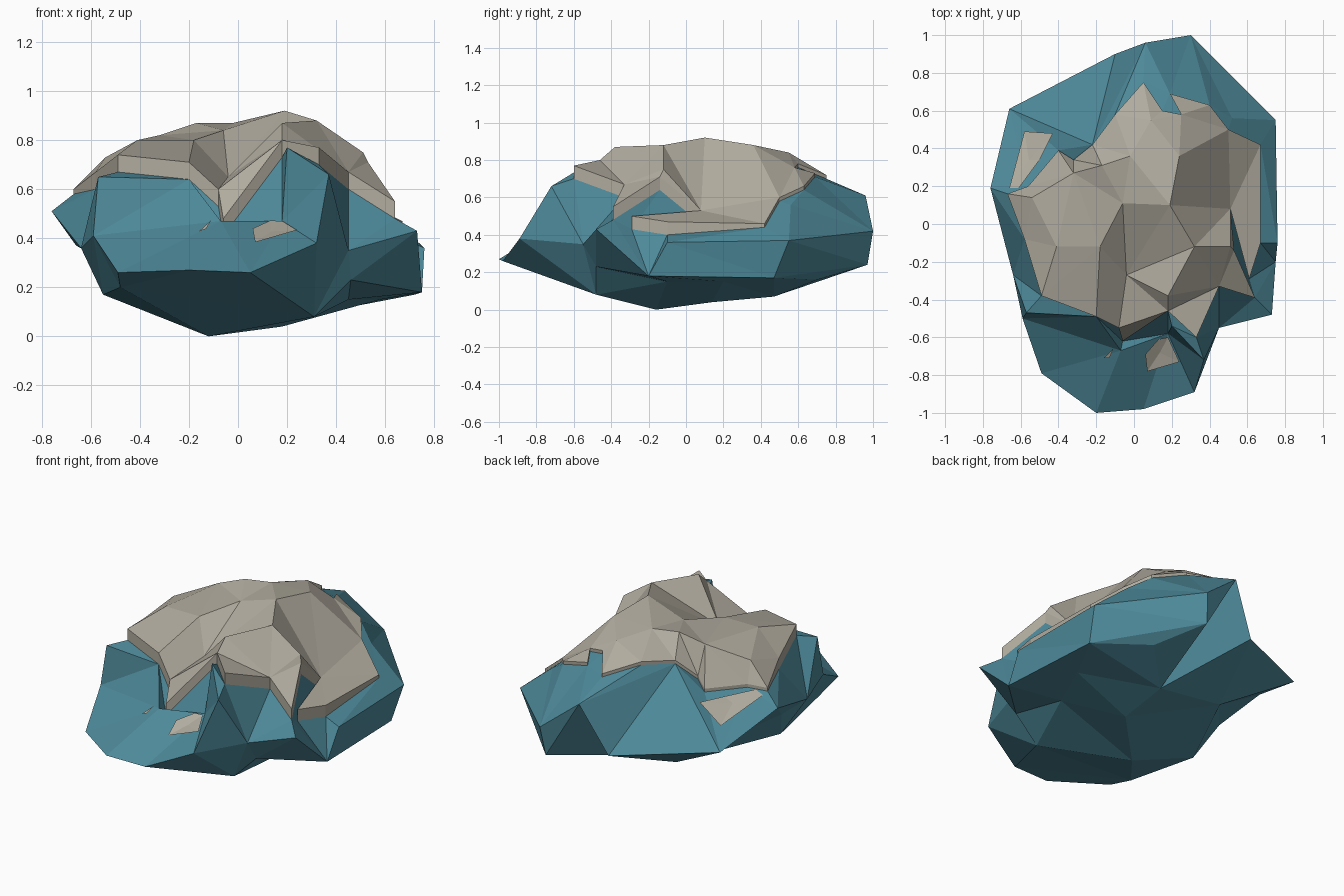
import bpy
import bmesh
from mathutils import Vector
from mathutils.bvhtree import BVHTree
from mathutils.geometry import delaunay_2d_cdt

default_cube = bpy.data.objects.get("Cube")
if default_cube:
    bpy.data.objects.remove(default_cube, do_unlink=True)


def make_material(name, colour):
    material = bpy.data.materials.new(name)
    material.use_nodes = True
    material.diffuse_color = colour
    material.node_tree.nodes["Principled BSDF"].inputs["Base Color"].default_value = colour
    return material


def make_object(name, bm, material):
    mesh = bpy.data.meshes.new(name)
    bm.to_mesh(mesh)
    mesh.materials.append(material)
    result = bpy.data.objects.new(name, mesh)
    bpy.context.collection.objects.link(result)
    return result


def to_units(points):
    """Turn points given in hundredths into vectors."""
    return [Vector(point) / 100 for point in points]


def cover_depth(point):
    """The cover is thick at the front and thins out towards the back."""
    return 0.02 if point.y > 0.15 else 0.07


def add_sheet(bm, outline, inner, creases=()):
    """Fill an outline with facets that pass through inner points and creases."""
    points = outline + inner
    edges = [(points.index(a), points.index(b)) for a, b in creases]
    flat, _, faces, origins, _, _ = delaunay_2d_cdt(
        [p.xy for p in points], edges, [list(range(len(outline)))], 1, 0.0001)
    verts = []
    for place, origin in zip(flat, origins):
        height = points[origin[0]].z if origin else 0.6
        verts.append(bm.verts.new((place.x, place.y, height)))
    return [bm.faces.new([verts[i] for i in face]) for face in faces]


# Rock corners: underside, belt and shoulder
side_foot, back_foot, *inner_foot = foot = to_units([
    (72, 47, 17), (28, 97, 24),
    (-12, -16, 0), (18, 14, 4), (31, -48, 8), (46, -48, 23),
    (45, -10, 15), (58, 20, 15), (44, 70, 16), (20, 47, 7),
    (-25, 45, 14), (-64, -2, 36), (-55, -14, 17), (-48, -60, 20),
])
belt = to_units([
    (-20, -100, 27), (5, -98, 26), (32, -89, 38), (45, -55, 35),
    (73, -48, 43), (75, -20, 18), (76, -10, 36), (75, 55, 37),
    (30, 100, 42), (6, 96, 61), (-10, 90, 31), (-66, 61, 37),
    (-76, 19, 51), (-64, -27, 36), (-59, -50, 41), (-49, -79, 26),
])
front_corner, side_corner = belt[2], belt[5]
back_ridge, back_corner, left_corner = belt[9], belt[10], belt[-2]
peak, peak_foot, spur, valley, *rest = shoulder = to_units([
    (20, -54, 77), (18, -58, 47), (37, -72, 66), (-7, -67, 47),
    (-57, -47, 65), (52, 56, 56), (56, -15, 50),
])

# Sand cover: rim running round the rock, then the crown inside it
rim = to_units([
    (-6, -62, 48), (18, -46, 80), (33, -60, 77), (45, -33, 67),
    (64, -39, 55), (53, -14, 71), (51, 8, 53), (61, -29, 50),
    (67, -10, 47), (67, 42, 46), (50, 50, 60), (40, 63, 66),
    (19, 69, 73), (25, 58, 76), (15, 60, 78), (5, 75, 72),
    (-10, 58, 77), (-22, 42, 75), (-32, 34, 65), (-40, 39, 61),
    (-56, 20, 61), (-67, 16, 60), (-58, -8, 67), (-49, -38, 74),
    (-20, -49, 71), (-8, -55, 60),
])
crown = to_units([
    (19, 10, 92), (-6, 11, 84), (-41, -12, 80), (-18, -12, 80),
    (-4, -27, 65), (18, -38, 87), (32, -12, 88), (51, -12, 75),
    (24, 36, 88), (-2, 36, 87), (-17, 31, 87), (9, 55, 84),
    (-32, 27, 82), (-54, 14, 73),
])


def build_rock():
    """Join an upper and a lower sheet along the belt."""
    sunk_rim, sunk_crown = (
        [p - Vector((0, 0, cover_depth(p))) for p in group] for group in (rim, crown))
    back_notch = sunk_rim[17]
    creases = list(zip(sunk_rim, sunk_rim[1:] + sunk_rim[:1]))
    creases += [
        (peak, spur), (peak, peak_foot), (valley, peak_foot),
        (left_corner, valley), (peak_foot, front_corner),
        (back_ridge, back_notch), (back_corner, back_notch),
    ]
    bm = bmesh.new()
    add_sheet(bm, belt, sunk_rim + sunk_crown + shoulder, creases)
    add_sheet(bm, belt, foot, [(side_corner, side_foot), (side_foot, back_foot)])
    bmesh.ops.remove_doubles(bm, verts=bm.verts[:], dist=0.0005)
    bmesh.ops.recalc_face_normals(bm, faces=bm.faces[:])
    return bm


def build_cover():
    """Thicken the sheet down onto the rock."""
    bm = bmesh.new()
    top = add_sheet(bm, rim, crown)
    lower = bmesh.ops.extrude_face_region(bm, geom=top, use_keep_orig=True)["geom"]
    for item in lower:
        if isinstance(item, bmesh.types.BMVert):
            item.co.z -= cover_depth(item.co) + 0.01
    bmesh.ops.recalc_face_normals(bm, faces=bm.faces[:])
    return bm


teal = make_material("teal rock", (0.075, 0.25, 0.32, 1))
sand = make_material("pale sand", (0.44, 0.41, 0.345, 1))
rock_mesh = build_rock()
rock_surface = BVHTree.FromBMesh(rock_mesh)
make_object("rock", rock_mesh, teal)
make_object("sand_cover", build_cover(), sand)


def add_patch(name, outline):
    """Lay a thin sand plate over the rock."""
    points = [Vector(p) / 100 for p in outline]
    centre = sum(points, Vector((0, 0))) / len(points)
    bm = bmesh.new()
    verts = []
    for p in [centre] + points:
        hit = rock_surface.ray_cast(Vector((p.x, p.y, 2)), Vector((0, 0, -1)))[0]
        verts.append(bm.verts.new(hit + Vector((0, 0, 0.009))))
    ring = verts[1:]
    for a, b in zip(ring, ring[1:] + ring[:1]):
        bm.faces.new((verts[0], a, b))
    make_object(name, bm, sand)


# Loose sand patches below the cover, outlined anticlockwise
add_patch("front_patch", [(7, -78), (24, -73), (18, -60), (13, -61), (6, -69)])
add_patch("small_front_patch", [(-16, -71), (-13, -71), (-11, -66)])
add_patch("side_patch", [(-66, 19), (-61, 19), (-50, 34), (-43, 48), (-58, 49)])
